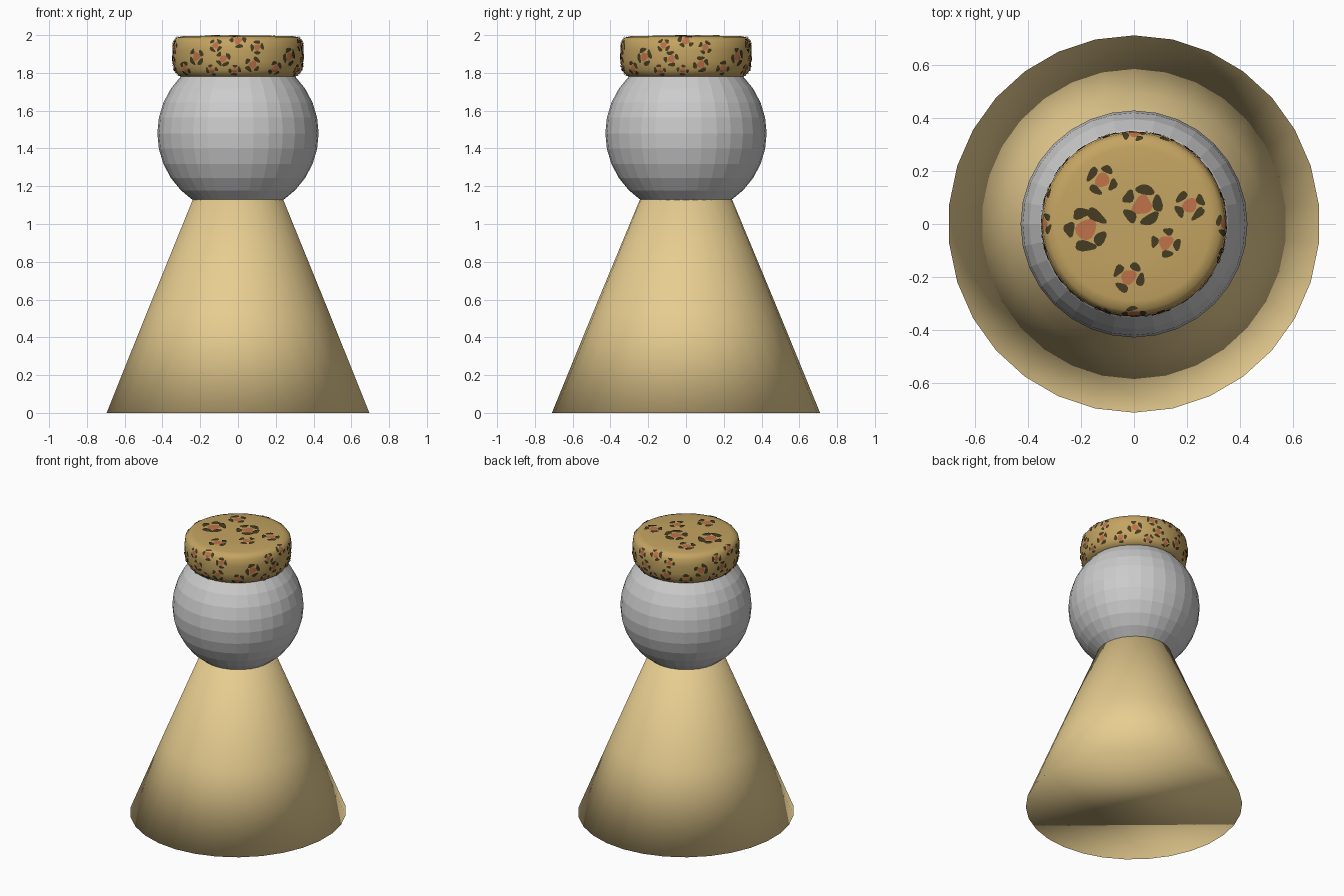
import bpy, bmesh, math, random
from mathutils import Vector
from mathutils.bvhtree import BVHTree

if "Cube" in bpy.data.objects:
    bpy.data.objects.remove(bpy.data.objects["Cube"])

random.seed(4)


def material(name, rgb):
    m = bpy.data.materials.new(name)
    m.diffuse_color = (*rgb, 1)
    m.use_nodes = True
    m.node_tree.nodes["Principled BSDF"].inputs["Base Color"].default_value = m.diffuse_color
    return m


def make_object(name, bm, mat=None, smooth=True):
    me = bpy.data.meshes.new(name)
    bm.to_mesh(me)
    bm.free()
    ob = bpy.data.objects.new(name, me)
    bpy.context.collection.objects.link(ob)
    if mat:
        me.materials.append(mat)
    for p in me.polygons:
        p.use_smooth = smooth
    return ob


def lathe(profile, n, sx=1.0):
    """Revolve (radius, z) points, closing both ends with a flat cap."""
    bm = bmesh.new()
    rings = []
    for r, z in profile:
        rings.append([bm.verts.new((sx * r * math.sin(2 * math.pi * i / n),
                                    r * math.cos(2 * math.pi * i / n), z))
                      for i in range(n)])
    for a, b in zip(rings, rings[1:]):
        for i in range(n):
            j = (i + 1) % n
            bm.faces.new((a[i], a[j], b[j], b[i]))
    bm.faces.new(rings[0])
    bm.faces.new(rings[-1])
    bmesh.ops.recalc_face_normals(bm, faces=bm.faces)
    return bm


robe_mat = material("robe_gold", (0.80, 0.61, 0.28))
hat_mat = material("hat_tan", (0.55, 0.37, 0.12))
dark_mat = material("spot_dark", (0.06, 0.045, 0.016))
orange_mat = material("spot_orange", (0.52, 0.17, 0.065))

# Body: a plain cone, smooth over the base edge, its top inside the head
make_object("robe", lathe([(0.71, 0), (0.493, 0.53), (0.19, 1.26)], 30, 0.985), robe_mat)

# Head: faceted sphere
bm = bmesh.new()
bmesh.ops.create_uvsphere(bm, u_segments=32, v_segments=16, radius=0.427)
bmesh.ops.translate(bm, verts=bm.verts, vec=(0, 0, 1.48))
make_object("head", bm, smooth=False)

# Hat: rounded drum
bm = lathe([(0.29, 1.776), (0.315, 1.785), (0.338, 1.815), (0.346, 1.86), (0.348, 1.92),
            (0.342, 1.965), (0.325, 1.987), (0.29, 1.995), (0.15, 1.997), (0.02, 1.997)], 48)
surface = BVHTree.FromBMesh(bm)
make_object("hat", bm, hat_mat)

# Spots: irregular patches laid on the hat surface
dark_bm, orange_bm = bmesh.new(), bmesh.new()


def patch(bm, centre, u, v, length, width, lift):
    """Wobbly ellipse with half axes along u and v, draped over the hat."""
    n = 14
    ph, amp = random.uniform(0, 6.28), random.uniform(0.08, 0.18)

    def drape(p):
        co, no, _, _ = surface.find_nearest(p)
        return bm.verts.new(co + no * lift)

    rings = []
    for f in (0.35, 0.7, 1.0):
        ring = []
        for i in range(n):
            t = 2 * math.pi * i / n
            k = f * (1 + amp * math.sin(3 * t + ph))
            ring.append(drape(centre + u * (length * k * math.cos(t))
                              + v * (width * k * math.sin(t))))
        rings.append(ring)
    mid = drape(centre)
    for i in range(n):
        j = (i + 1) % n
        bm.faces.new((mid, rings[0][i], rings[0][j]))
        for a, b in zip(rings, rings[1:]):
            bm.faces.new((a[i], b[i], b[j], a[j]))


def rosette(p, size):
    """Orange heart with dark blotches around it."""
    co, no, _, _ = surface.find_nearest(Vector(p))
    u = no.orthogonal().normalized()
    v = no.cross(u)
    patch(orange_bm, co, u, v, size * 0.5, size * 0.42, 0.003)
    start = random.uniform(0, 6.28)
    count = 5 if size > 0.065 else 4
    for i in range(count):
        a = start + 2 * math.pi * i / count + random.uniform(-0.2, 0.2)
        out = u * math.cos(a) + v * math.sin(a)
        along = no.cross(out)
        patch(dark_bm, co + out * size * 0.74, along, out,
              size * random.uniform(0.32, 0.52), size * 0.24, 0.0045)


# rosettes on the crown: x, y, size
for x, y, s in [(-0.18, -0.02, 0.085), (0.03, 0.07, 0.08), (-0.12, 0.165, 0.06),
                (0.21, 0.07, 0.06), (0.12, -0.07, 0.058), (-0.02, -0.20, 0.062)]:
    rosette((x, y, 2.0), s)

# rosettes round the side, repeated every quarter turn: angle, z, size
for q in range(4):
    for deg, z, s in [(-39, 1.885, 0.05), (-20, 1.947, 0.038), (-13, 1.875, 0.042),
                      (0, 1.978, 0.046), (17, 1.935, 0.038), (13, 1.845, 0.044),
                      (35, 1.82, 0.044), (-24, 1.81, 0.036), (-3, 1.81, 0.034)]:
        a = math.radians(deg + 90 * q)
        rosette((0.35 * math.sin(a), -0.35 * math.cos(a), z), s)

for name, b, m in (("hat_spots_dark", dark_bm, dark_mat),
                   ("hat_spots_orange", orange_bm, orange_mat)):
    b.normal_update()
    for f in b.faces:  # face every patch outward
        c = f.calc_center_median()
        if f.normal.dot(c - Vector((0, 0, 1.85))) < 0:
            f.normal_flip()
    make_object(name, b, m)
